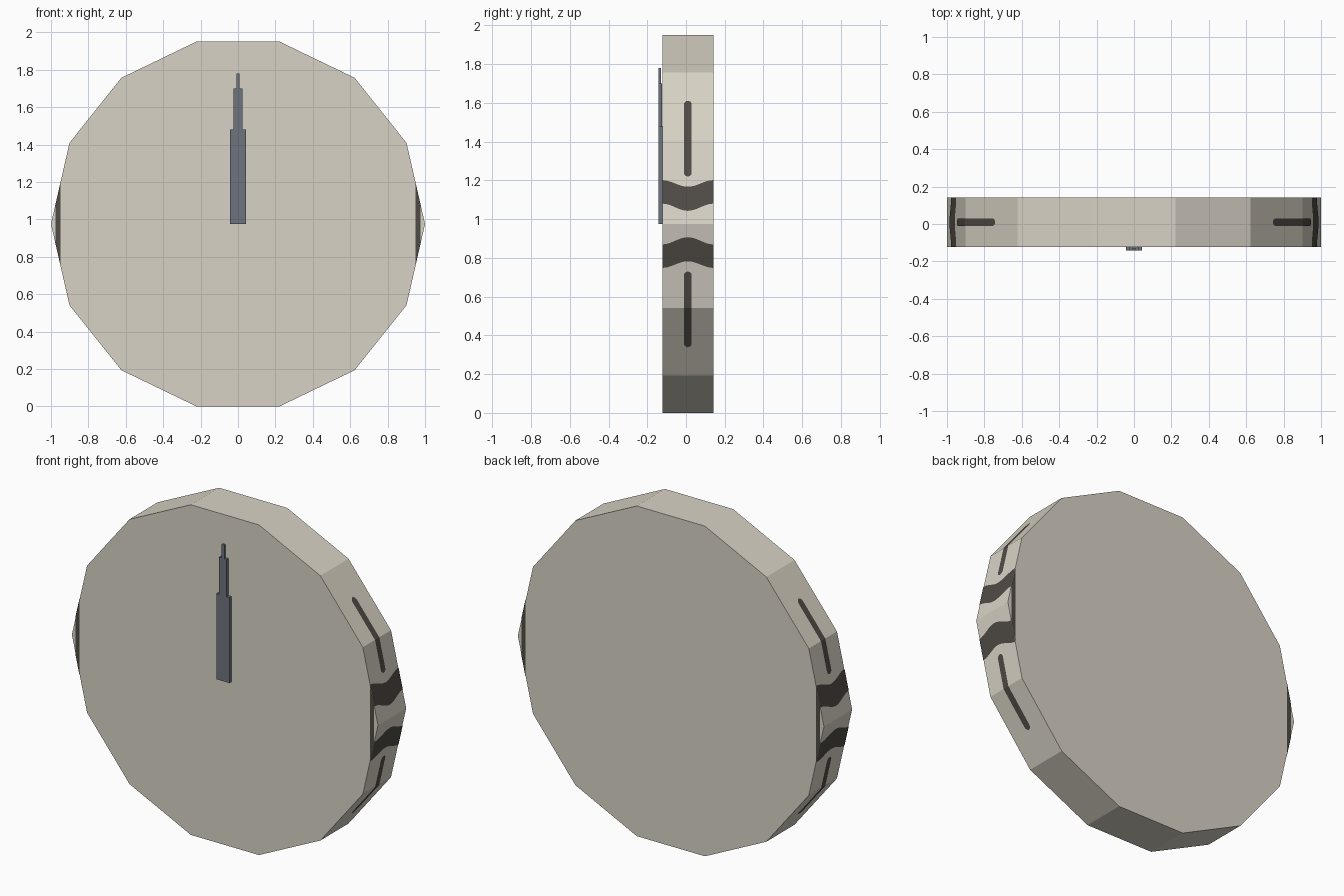
import bpy, bmesh, math
from mathutils import Vector

if "Cube" in bpy.data.objects:
    bpy.data.objects.remove(bpy.data.objects["Cube"])

SIDES, CZ = 14, math.cos(math.pi / 14)      # flat side rests on the ground
Y0, Y1 = -0.122, 0.141                      # front and back of the disc
YM, LIFT = (Y0 + Y1) / 2, 0.002


def material(name, rgb):
    m = bpy.data.materials.new(name)
    m.diffuse_color = (*rgb, 1)
    m.use_nodes = True
    m.node_tree.nodes["Principled BSDF"].inputs["Base Color"].default_value = m.diffuse_color
    return m


cream = material("cream", (0.69, 0.65, 0.56))
dark = material("dark brown", (0.08, 0.07, 0.06))
slate = material("slate", (0.155, 0.172, 0.21))


def finish(bm, name, mat):
    me = bpy.data.meshes.new(name)
    bm.to_mesh(me)
    bm.free()
    me.materials.append(mat)
    ob = bpy.data.objects.new(name, me)
    bpy.context.collection.objects.link(ob)
    return ob


# Disc body: 14-sided prism with corners on the x axis
bm = bmesh.new()
ring = [(math.cos(a), CZ + math.sin(a)) for a in (2 * math.pi * i / SIDES for i in range(SIDES))]
front = bm.faces.new([bm.verts.new((x, Y0, z)) for x, z in ring])
ext = bmesh.ops.extrude_face_region(bm, geom=[front], use_keep_orig=True)
bmesh.ops.translate(bm, vec=(0, Y1 - Y0, 0), verts=[v for v in ext["geom"] if isinstance(v, bmesh.types.BMVert)])
bmesh.ops.recalc_face_normals(bm, faces=bm.faces[:])
finish(bm, "disc_body", cream)


def rim_x(h):
    """x of the rim at height h above the centre."""
    for i in range(SIDES // 4):
        a, b = 2 * math.pi * i / SIDES, 2 * math.pi * (i + 1) / SIDES
        if h <= math.sin(b) + 1e-6:
            t = (h - math.sin(a)) / (math.sin(b) - math.sin(a))
            return math.cos(a) + t * (math.cos(b) - math.cos(a))


def plate(bm, pts, outward):
    f = bm.faces.new([bm.verts.new(p) for p in pts])
    f.normal_update()
    if f.normal.dot(outward) < 0:
        f.normal_flip()


def rim_plate(bm, pts, sx, sz):
    """Painted patch on the rim from (y, height) points."""
    k = 1 + LIFT
    plate(bm, [(sx * rim_x(h) * k, y, CZ + sz * h * k) for y, h in pts], Vector((sx, 0, sz * 0.3)))


# Painted wavy bands on the rim, one in each quarter
bm = bmesh.new()
N = 16
for sx in (1, -1):
    for sz in (1, -1):
        for i in range(N):
            quad = []
            for j in (i, i + 1):
                t = j / N
                w = 0.5 + 0.5 * math.cos(2 * math.pi * (t - 0.5))    # 1 in the middle
                quad.append((Y0 + t * (Y1 - Y0), 0.226 - 0.034 * w, 0.105 - 0.037 * w))
            (ya, ta, ba), (yb, tb, bb) = quad
            rim_plate(bm, [(ya, ba), (yb, bb), (yb, tb), (ya, ta)], sx, sz)
    # Stripes continuing over the front and back faces
    for y, n in ((Y0 - LIFT, -1), (Y1 + LIFT, 1)):
        plate(bm, [(sx * rim_x(h), y, CZ + s * h) for h, s in ((0.226, 1), (0.105, 1), (0.105, -1), (0.226, -1))],
              Vector((0, n, 0)))
finish(bm, "wavy_bands", dark)

# Painted slots with round ends, bent over one rim corner
bm = bmesh.new()
corner, r = math.sin(2 * math.pi / SIDES), 0.02
arc = [math.pi * i / 8 for i in range(9)]
low = [(YM - r * math.cos(a), 0.245 + r - r * math.sin(a)) for a in arc]
high = [(YM - r * math.cos(a), 0.635 - r + r * math.sin(a)) for a in arc]
for sx in (1, -1):
    for sz in (1, -1):
        for end in (low, high):
            rim_plate(bm, end + [(YM + r, corner), (YM - r, corner)], sx, sz)
finish(bm, "rim_slots", dark)

# Pointer: three stepped bars
for name, w, z0, z1, t in (("pointer_base", 0.042, 0.975, 1.48, 0.020),
                           ("pointer_middle", 0.025, 1.48, 1.70, 0.017),
                           ("pointer_tip", 0.009, 1.70, 1.78, 0.013)):
    bm = bmesh.new()
    bmesh.ops.create_cube(bm, size=1)
    bmesh.ops.scale(bm, vec=(2 * w, t, z1 - z0), verts=bm.verts[:])
    bmesh.ops.translate(bm, vec=(0, -0.141 + t / 2, (z0 + z1) / 2), verts=bm.verts[:])
    finish(bm, name, slate)
